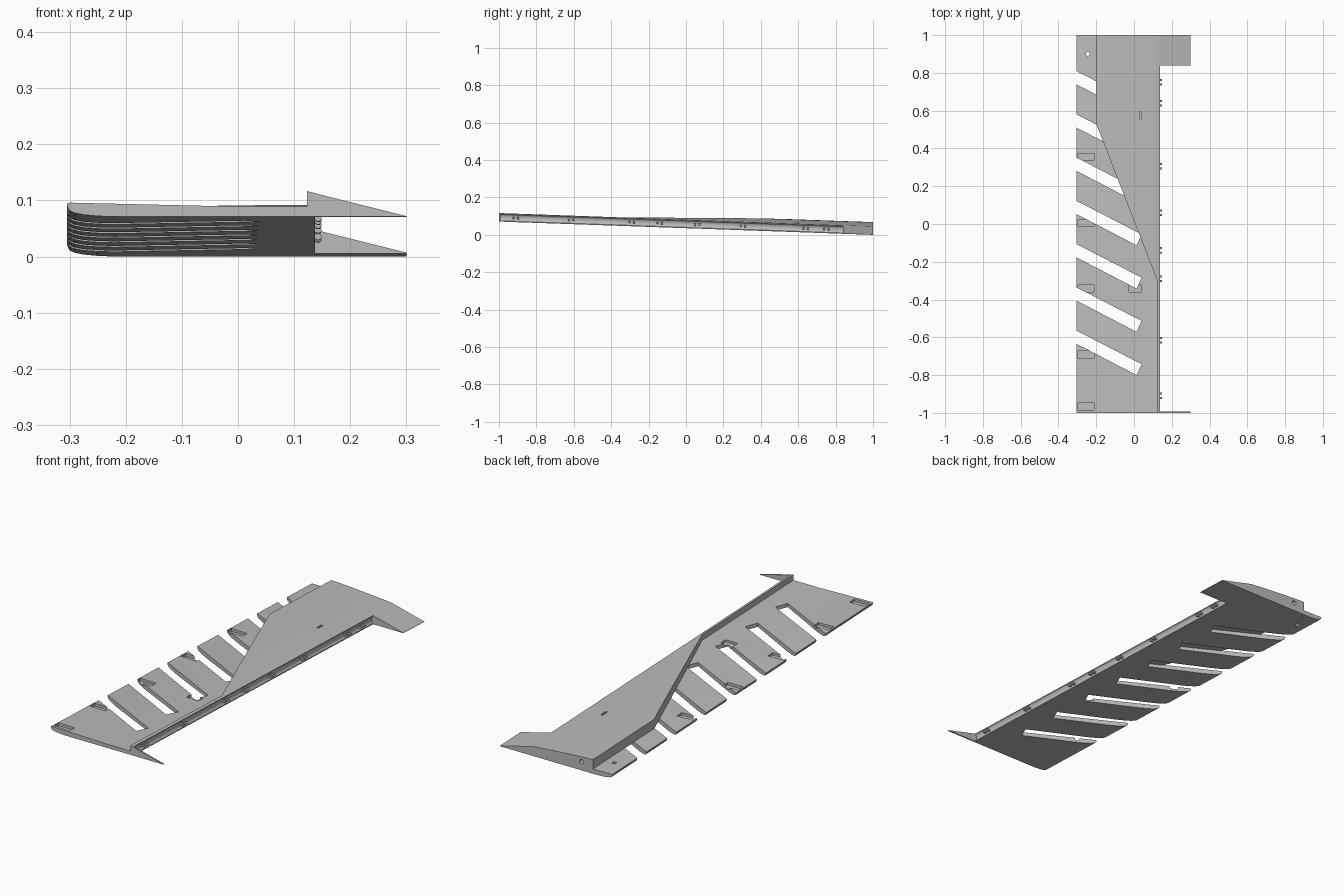
import bpy, bmesh, math

if "Cube" in bpy.data.objects:
    bpy.data.objects.remove(bpy.data.objects["Cube"])

GREY = (0.5, 0.5, 0.5, 1)
mat = bpy.data.materials.new("plain grey")
mat.use_nodes = True
mat.diffuse_color = GREY
mat.node_tree.nodes["Principled BSDF"].inputs["Base Color"].default_value = GREY

RIB_Y, TAIL_X, LEAD_X = 0.84, 0.137, -0.305
parts = []


def prism(name, pts, axis, a, b, keep=True):
    """Extrude an outline from a to b; axis y takes (x, z) points, axis z takes (x, y)."""
    bm = bmesh.new()
    place = (lambda p, t: (p[0], t, p[1])) if axis == "y" else (lambda p, t: (p[0], p[1], t))
    lo = [bm.verts.new(place(p, a)) for p in pts]
    hi = [bm.verts.new(place(p, b)) for p in pts]
    bm.faces.new(lo)
    bm.faces.new(hi[::-1])
    n = len(pts)
    for i in range(n):
        bm.faces.new((lo[i], hi[i], hi[(i + 1) % n], lo[(i + 1) % n]))
    bmesh.ops.recalc_face_normals(bm, faces=bm.faces[:])
    me = bpy.data.meshes.new(name)
    bm.to_mesh(me)
    bm.free()
    me.materials.append(mat)
    ob = bpy.data.objects.new(name, me)
    bpy.context.collection.objects.link(ob)
    ob.hide_render = not keep
    if keep:
        parts.append(ob)
    return ob


def rect(x0, x1, y0, y1):
    return [(x0, y0), (x1, y0), (x1, y1), (x0, y1)]


def oval(cx, cy, rx, ry, n=16):
    return [(cx + rx * math.cos(math.tau * i / n), cy + ry * math.sin(math.tau * i / n))
            for i in range(n)]


def cut(ob, cutters, operation="DIFFERENCE"):
    for c in cutters:
        m = ob.modifiers.new("cut", "BOOLEAN")
        m.object, m.operation, m.solver = c, operation, "EXACT"
    bpy.context.view_layer.update()
    dg = bpy.context.evaluated_depsgraph_get()
    me = bpy.data.meshes.new_from_object(ob.evaluated_get(dg))
    ob.modifiers.clear()
    ob.data = me


# Lower plate with a rounded leading edge
plate = prism("lower_plate", [
    (LEAD_X, 0.021), (-0.304, 0.024), (-0.3, 0.025), (0, 0.018), (TAIL_X, 0.018),
    (TAIL_X, 0), (-0.22, 0), (-0.25, 0.0012), (-0.275, 0.0035), (-0.292, 0.007),
    (-0.301, 0.0115)], "y", -1, 1)

# Slanted through slots
slots = []
for i in range(7):
    y = 0.81 - 0.229 * i
    slots.append(prism("slot_cutter", [
        (-0.325, y + 0.01), (0.04, y - 0.178), (0.014, y - 0.236), (-0.325, y - 0.06)],
        "z", -0.1, 0.1, False))

# Shallow pockets in the plate top, most of them open at the leading edge
pockets = [prism("pocket_cutter", rect(-0.297, -0.213, y - 0.019, y + 0.019), "z", 0.011, 0.1, False)
           for y in (0.355, 0.005, -0.342, -0.692, -0.967)]
pockets.append(prism("pocket_cutter", rect(-0.026, 0.04, -0.36, -0.323), "z", 0.008, 0.1, False))
pin_hole = prism("pin_cutter", oval(-0.245, 0.9, 0.01, 0.01), "z", -0.1, 0.1, False)
groove = prism("groove_cutter", oval(0.14, 0.022, 0.011, 0.018, 24), "y", -0.993, RIB_Y, False)
cut(plate, slots + pockets + [pin_hole, groove])

# Upper shell: curved section trimmed to its diagonal plan
shell = prism("upper_shell", [
    (-0.23, 0.0675), (-0.2, 0.068), (-0.15, 0.0665), (-0.1, 0.0635), (-0.05, 0.06),
    (0, 0.056), (0.06, 0.0515), (0.1, 0.048), (0.123, 0.0455), (TAIL_X, 0.042),
    (TAIL_X, 0.016), (0, 0.016), (-0.23, 0.0215)], "y", -1, 1)
plan = prism("plan_cutter", [
    (0.2, -1.1), (0.2, 1.1), (-0.2, 1.1), (-0.2, 0.53), (0.123, -0.3), (0.123, -1.1)],
    "z", -0.1, 0.2, False)
cut(shell, [plan], "INTERSECT")
cable_slot = prism("cable_cutter", rect(0.031, 0.041, 0.557, 0.595), "z", 0.03, 0.2, False)
rib_hole = prism("rib_hole_cutter", oval(-0.14, 0.042, 0.011, 0.011), "y", 0.9, 1.1, False)
cut(shell, [cable_slot, rib_hole, groove])

# Trailing tip block and thin end fin
prism("tip_block", [(TAIL_X, 0), (TAIL_X, 0.042), (0.3, 0.0015), (0.3, 0)], "y", RIB_Y, 1)
prism("end_fin", [(0.123, 0), (0.123, 0.0455), (0.3, 0.001), (0.3, 0)], "y", -1, -0.993)

# Paired hinge lugs along the trailing groove
for y in (0.75, 0.64, 0.305, 0.06, -0.14, -0.29, -0.615, -0.91):
    for side in (-1, 1):
        c = y + side * 0.012
        prism("hinge_arm", rect(0.126, 0.143, 0.018, 0.026), "y", c - 0.005, c + 0.005)
        prism("hinge_knuckle", oval(0.143, 0.022, 0.006, 0.006, 12), "y", c - 0.005, c + 0.005)

# Remove cutters, then slope everything down along its length
for ob in [o for o in bpy.data.objects if o.name.split(".")[0].endswith("_cutter")]:
    bpy.data.objects.remove(ob)
for ob in parts:
    for v in ob.data.vertices:
        v.co.z += 0.0355 * (1 - v.co.y)
    ob.data.shade_smooth()
    ob.data.set_sharp_from_angle(angle=math.radians(25))
